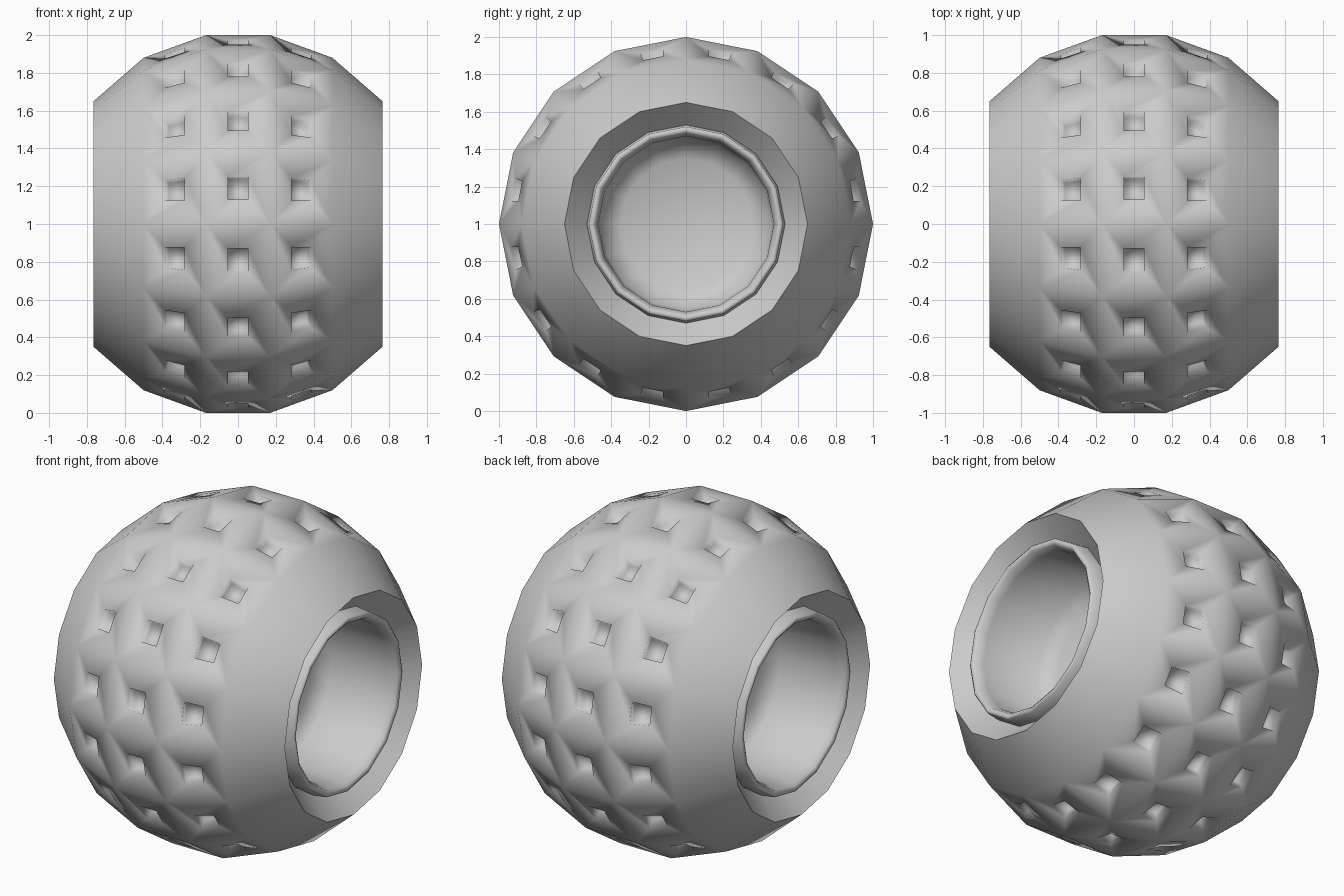
import bpy, bmesh, math

cube = bpy.data.objects.get("Cube")
if cube:
    bpy.data.objects.remove(cube, do_unlink=True)

SIDES = 16

grey = bpy.data.materials.new("plain grey")
grey.use_nodes = True
colour = (0.6, 0.6, 0.6, 1)
grey.diffuse_color = colour
grey.node_tree.nodes["Principled BSDF"].inputs["Base Color"].default_value = colour


def lathe(bm, profile, cap=False):
    """Revolve (x, radius) points around the x axis; return faces by band."""
    rings = []
    for x, r in profile:
        angles = [math.tau * i / SIDES for i in range(SIDES)]
        rings.append([bm.verts.new((x, r * math.cos(a), 1 + r * math.sin(a))) for a in angles])
    bands = []
    for a, b in zip(rings, rings[1:]):
        bands.append([bm.faces.new((a[i], a[(i + 1) % SIDES], b[(i + 1) % SIDES], b[i]))
                      for i in range(SIDES)])
    if cap:
        bm.faces.new(rings[-1])
    return bands


def finish(bm, name, angle):
    bmesh.ops.recalc_face_normals(bm, faces=bm.faces)
    mesh = bpy.data.meshes.new(name)
    bm.to_mesh(mesh)
    bm.free()
    mesh.materials.append(grey)
    obj = bpy.data.objects.new(name, mesh)
    bpy.context.collection.objects.link(obj)
    bpy.ops.object.select_all(action="DESELECT")
    obj.select_set(True)
    bpy.context.view_layer.objects.active = obj
    bpy.ops.object.shade_smooth_by_angle(angle=math.radians(angle))
    return obj


# Rounded tyre with three rows of square pits
bm = bmesh.new()
half = [(0.17, 1.0), (0.5, 0.88), (0.765, 0.65)]
bands = lathe(bm, [(-x, r) for x, r in reversed(half)] + half)
bmesh.ops.recalc_face_normals(bm, faces=bm.faces)
pits = [f for band in bands[1:4] for f in band]
bmesh.ops.inset_individual(bm, faces=pits, thickness=0.02)
for pit in pits:
    centre = pit.calc_center_median()
    for v in pit.verts:
        v.co = centre.lerp(v.co, 0.34)
bm.normal_update()
bmesh.ops.inset_individual(bm, faces=pits, thickness=0.001, depth=-0.06)
finish(bm, "tyre", 120)

# Sunken rim, raised lip and deep rounded cup on each end
hub = [(0.765, 0.65), (0.64, 0.53), (0.725, 0.52), (0.735, 0.505),
       (0.72, 0.485), (0.67, 0.47), (0.31, 0.455), (0.25, 0.35)]
for name, side in (("left_hub", 1), ("right_hub", -1)):
    bm = bmesh.new()
    lathe(bm, [(side * x, r) for x, r in hub], cap=True)
    obj = finish(bm, name, 75)
    # Face the open shell outwards
    if obj.data.polygons[-1].normal.x * side < 0:
        obj.data.flip_normals()
